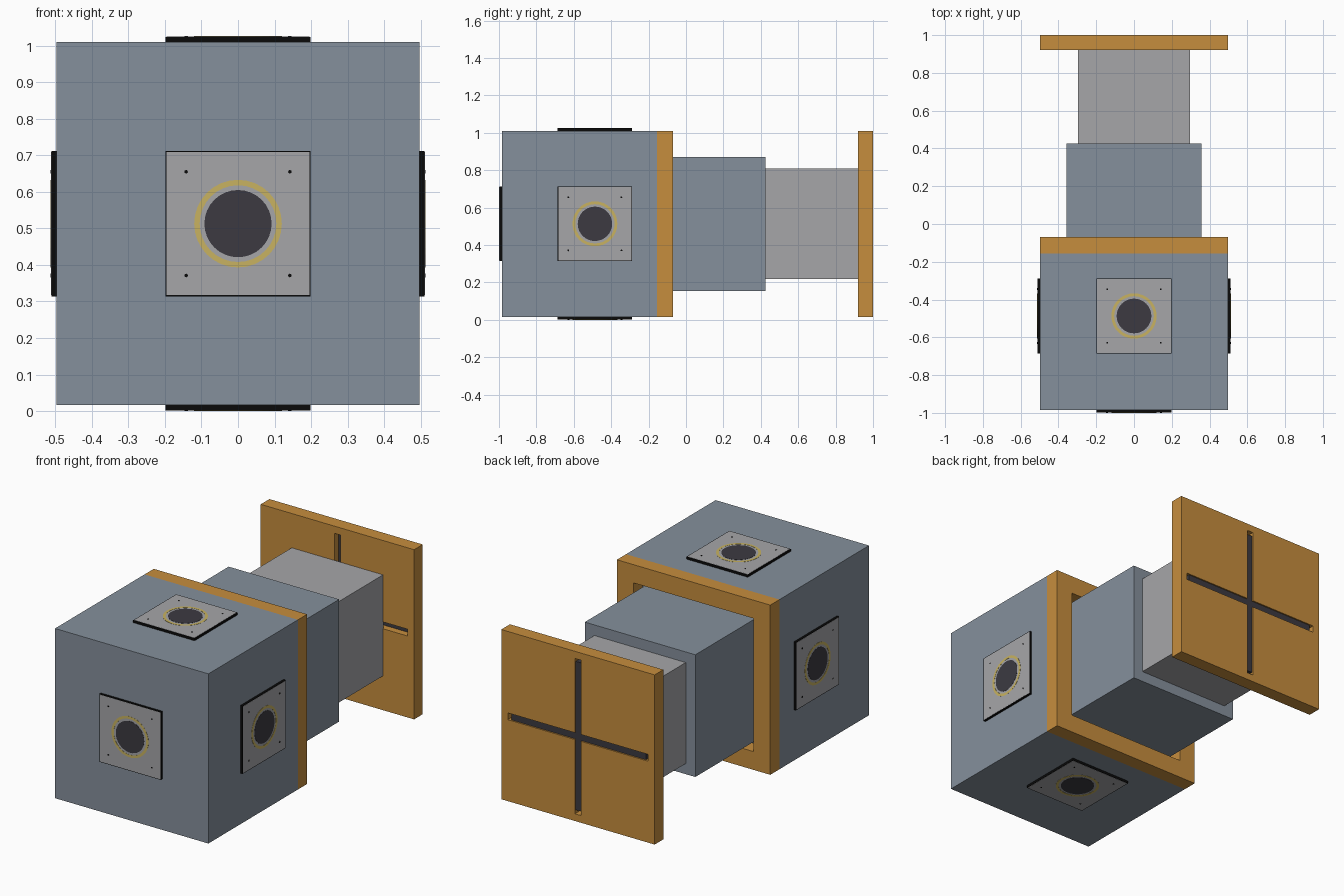
import bpy, bmesh, math
from mathutils import Matrix, Vector

if "Cube" in bpy.data.objects:
    bpy.data.objects.remove(bpy.data.objects["Cube"])


def material(name, rgb):
    m = bpy.data.materials.new(name)
    m.diffuse_color = (*rgb, 1)
    m.use_nodes = True
    m.node_tree.nodes["Principled BSDF"].inputs["Base Color"].default_value = m.diffuse_color
    return m


BLUE = material("slate blue", (0.235, 0.279, 0.332))
GRAY = material("light gray", (0.38, 0.38, 0.395))
ORANGE = material("orange", (0.565, 0.27, 0.048))
DARK = material("dark gray", (0.045, 0.042, 0.053))
BLACK = material("black", (0.003, 0.003, 0.003))
YELLOW = material("pale yellow", (0.58, 0.45, 0.12))

CZ = 0.513                                # height of the central axis
CENTRE = Vector((0, -0.487, CZ))          # centre of the cube housing
HALF = 0.497                              # half width of housing and plates


def finish(name, bm, mat, matrix=None):
    if matrix:
        bm.transform(matrix)
    bmesh.ops.recalc_face_normals(bm, faces=bm.faces)
    me = bpy.data.meshes.new(name)
    bm.to_mesh(me)
    bm.free()
    me.materials.append(mat)
    ob = bpy.data.objects.new(name, me)
    bpy.context.collection.objects.link(ob)
    return ob


def box(name, lo, hi, mat, matrix=None):
    bm = bmesh.new()
    bmesh.ops.create_cube(bm, size=1)
    lo, hi = Vector(lo), Vector(hi)
    bm.transform(Matrix.Translation((lo + hi) / 2) @ Matrix.Diagonal((*(hi - lo), 1)))
    return finish(name, bm, mat, matrix)


def square_bar(name, half, y0, y1, mat):
    return box(name, (-half, y0, CZ - half), (half, y1, CZ + half), mat)


def disc(name, r, z0, z1, mat, matrix, inner=0, sides=32):
    """Flat disc, or a ring when an inner radius is given."""
    bm = bmesh.new()
    if inner:
        rims = [[bm.verts.new((q * math.cos(a), q * math.sin(a), z))
                 for a in (i * math.tau / sides for i in range(sides))]
                for q, z in ((inner, z0), (r, z0), (r, z1), (inner, z1))]
        for k in range(4):
            a, b = rims[k], rims[(k + 1) % 4]
            for i in range(sides):
                j = (i + 1) % sides
                bm.faces.new((a[i], a[j], b[j], b[i]))
    else:
        bmesh.ops.create_cone(bm, cap_ends=True, segments=sides, radius1=r, radius2=r,
                              depth=z1 - z0, matrix=Matrix.Translation((0, 0, (z0 + z1) / 2)))
    return finish(name, bm, mat, matrix)


def pierced_plate(name, cuts, is_hole, y0, y1, mat):
    """Square plate laid out on a grid of cuts, leaving out the hole cells."""
    bm = bmesh.new()
    grid = [[bm.verts.new((x, y0, CZ + z)) for z in cuts] for x in cuts]
    n = len(cuts) - 1
    for i in range(n):
        for j in range(n):
            if not is_hole(i, j):
                bm.faces.new((grid[i][j], grid[i + 1][j], grid[i + 1][j + 1], grid[i][j + 1]))
    ext = bmesh.ops.extrude_face_region(bm, geom=bm.faces[:], use_keep_orig=True)
    bmesh.ops.translate(bm, vec=(0, y1 - y0, 0),
                        verts=[v for v in ext["geom"] if isinstance(v, bmesh.types.BMVert)])
    bmesh.ops.delete(bm, geom=[v for v in bm.verts if not v.link_faces], context='VERTS')
    return finish(name, bm, mat)


# Housing, collar and telescoping ram
square_bar("housing", HALF, CENTRE.y - HALF, -0.155, BLUE)
pierced_plate("collar", (-HALF, -0.39, 0.39, HALF), lambda i, j: i == 1 and j == 1,
              -0.155, -0.07, ORANGE)
square_bar("ram_outer", 0.358, -0.155, 0.425, BLUE)
square_bar("ram_inner", 0.296, 0.425, 0.922, GRAY)

# Push plate with a cross-shaped slot and its dark inlay
pierced_plate("push_plate", (-HALF, -0.455, -0.02, 0.02, 0.455, HALF),
              lambda i, j: (i == 2 and 1 <= j <= 3) or (j == 2 and 1 <= i <= 3),
              0.92, 1.0, ORANGE)
box("inlay_upright", (-0.02, 0.96, CZ - 0.435), (0.02, 0.992, CZ + 0.435), DARK)
for s in (-1, 1):
    x0, x1 = sorted((s * 0.02, s * 0.435))
    box("inlay_arm", (x0, 0.96, CZ - 0.02), (x1, 0.992, CZ + 0.02), DARK)

# Port panels on the five closed sides of the housing
for side, normal in (("front", (0, -1, 0)), ("left", (-1, 0, 0)), ("right", (1, 0, 0)),
                     ("top", (0, 0, 1)), ("bottom", (0, 0, -1))):
    m = Matrix.Translation(CENTRE) @ Vector(normal).to_track_quat('Z', 'Y').to_matrix().to_4x4()
    box(side + "_panel_base", (-0.199, -0.199, HALF - 0.01), (0.199, 0.199, 0.511), BLACK, m)
    box(side + "_panel_face", (-0.196, -0.196, 0.510), (0.196, 0.196, 0.512), GRAY, m)
    disc(side + "_port", 0.092, 0.5115, 0.513, DARK, m)
    disc(side + "_port_ring", 0.120, 0.5115, 0.513, YELLOW, m, inner=0.105)
    for sx in (-1, 1):
        for sy in (-1, 1):
            disc(side + "_screw", 0.005, 0.5115, 0.513, BLACK,
                 m @ Matrix.Translation((sx * 0.142, sy * 0.142, 0)), sides=8)
